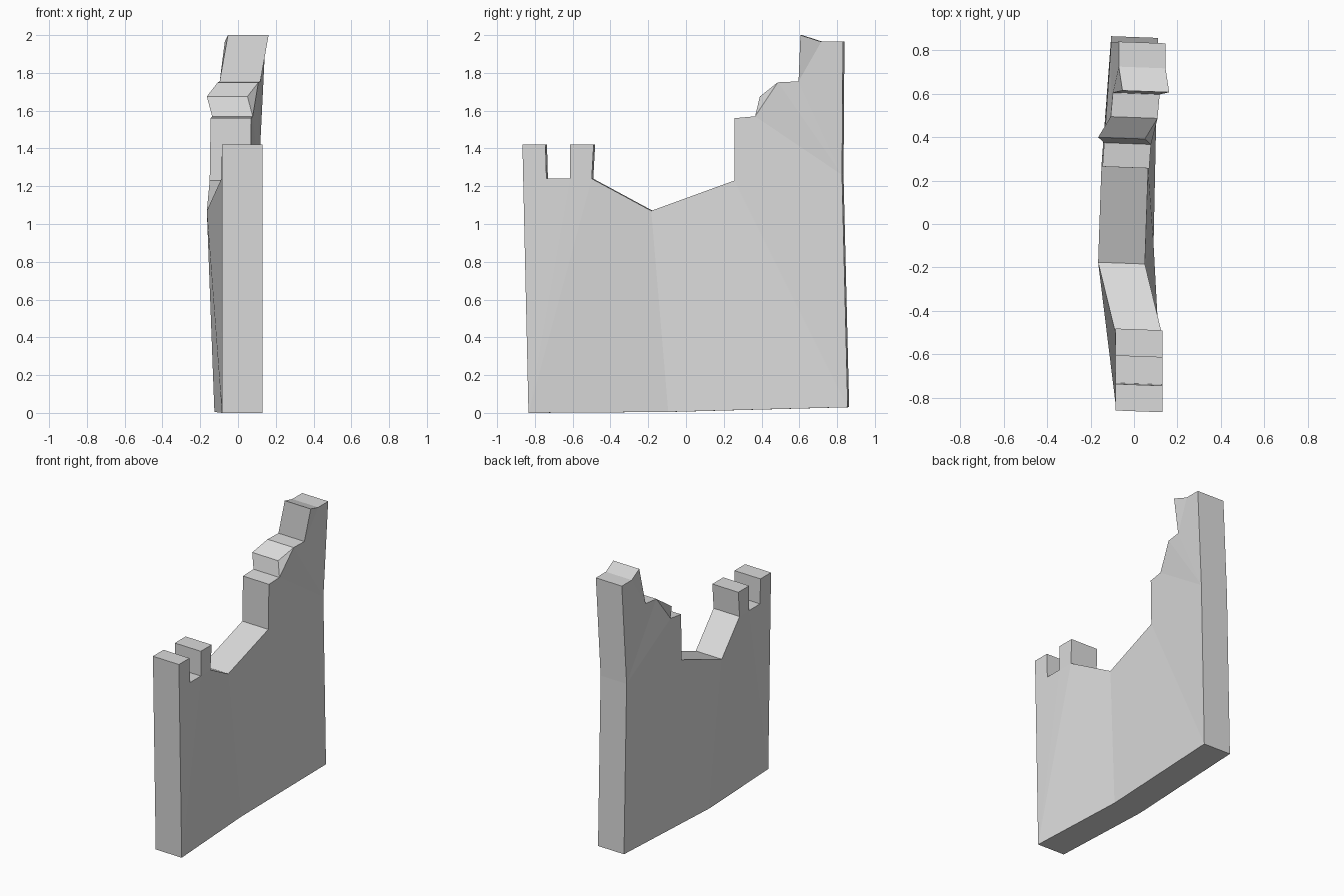
import bpy
import bmesh

cube = bpy.data.objects.get("Cube")
if cube:
    bpy.data.objects.remove(cube, do_unlink=True)

# Single stone colour
stone = bpy.data.materials.new("pale grey stone")
stone.use_nodes = True
colour = (0.7, 0.7, 0.7, 1)
stone.diffuse_color = colour
stone.node_tree.nodes["Principled BSDF"].inputs["Base Color"].default_value = colour

THICKNESS = 0.215
SKEW = 0.004  # the ends are turned very slightly

# Wall outline: y, z and the x of its -x side, so the wall can bow and lean
outline = [
    (-0.83, 0, -0.085), (-0.09, 0.005, -0.125), (0.86, 0.03, -0.105),     # base
    (0.83, 1.26, -0.105), (0.835, 1.965, -0.07),                          # back edge
    (0.72, 1.965, -0.07), (0.61, 2.0, -0.053), (0.60, 1.755, -0.097),     # peak
    (0.49, 1.75, -0.107), (0.395, 1.675, -0.165), (0.37, 1.57, -0.137),   # broken steps
    (0.26, 1.56, -0.145), (0.26, 1.23, -0.15), (-0.18, 1.07, -0.165),     # dip
    (-0.495, 1.24, -0.088), (-0.485, 1.42, -0.085),                       # second merlon
    (-0.61, 1.42, -0.085), (-0.61, 1.24, -0.085),
    (-0.735, 1.24, -0.085), (-0.74, 1.42, -0.085), (-0.862, 1.42, -0.085),  # end merlon
]

# Flat facets of each side, as outline corners
facets = [
    (0, 18, 19, 20), (0, 17, 18), (0, 14, 17), (14, 15, 16, 17),
    (0, 1, 13, 14), (1, 2, 12, 13), (2, 3, 12), (3, 10, 11, 12),
    (3, 8, 10), (8, 9, 10), (3, 7, 8), (3, 4, 5, 7), (5, 6, 7),
]

bm = bmesh.new()
sides = []
for offset, skew in ((0, SKEW), (THICKNESS, -SKEW)):
    verts = [bm.verts.new((x + offset, y + skew, z)) for y, z, x in outline]
    for facet in facets:
        bm.faces.new([verts[i] for i in facet])
    sides.append(verts)

# Rim joining the two sides
near, far = sides
for i in range(len(outline)):
    j = (i + 1) % len(outline)
    bm.faces.new((near[i], near[j], far[j], far[i]))

bmesh.ops.recalc_face_normals(bm, faces=bm.faces)
mesh = bpy.data.meshes.new("ruined_wall")
bm.to_mesh(mesh)
bm.free()
mesh.materials.append(stone)
wall = bpy.data.objects.new("ruined_wall", mesh)
bpy.context.collection.objects.link(wall)
